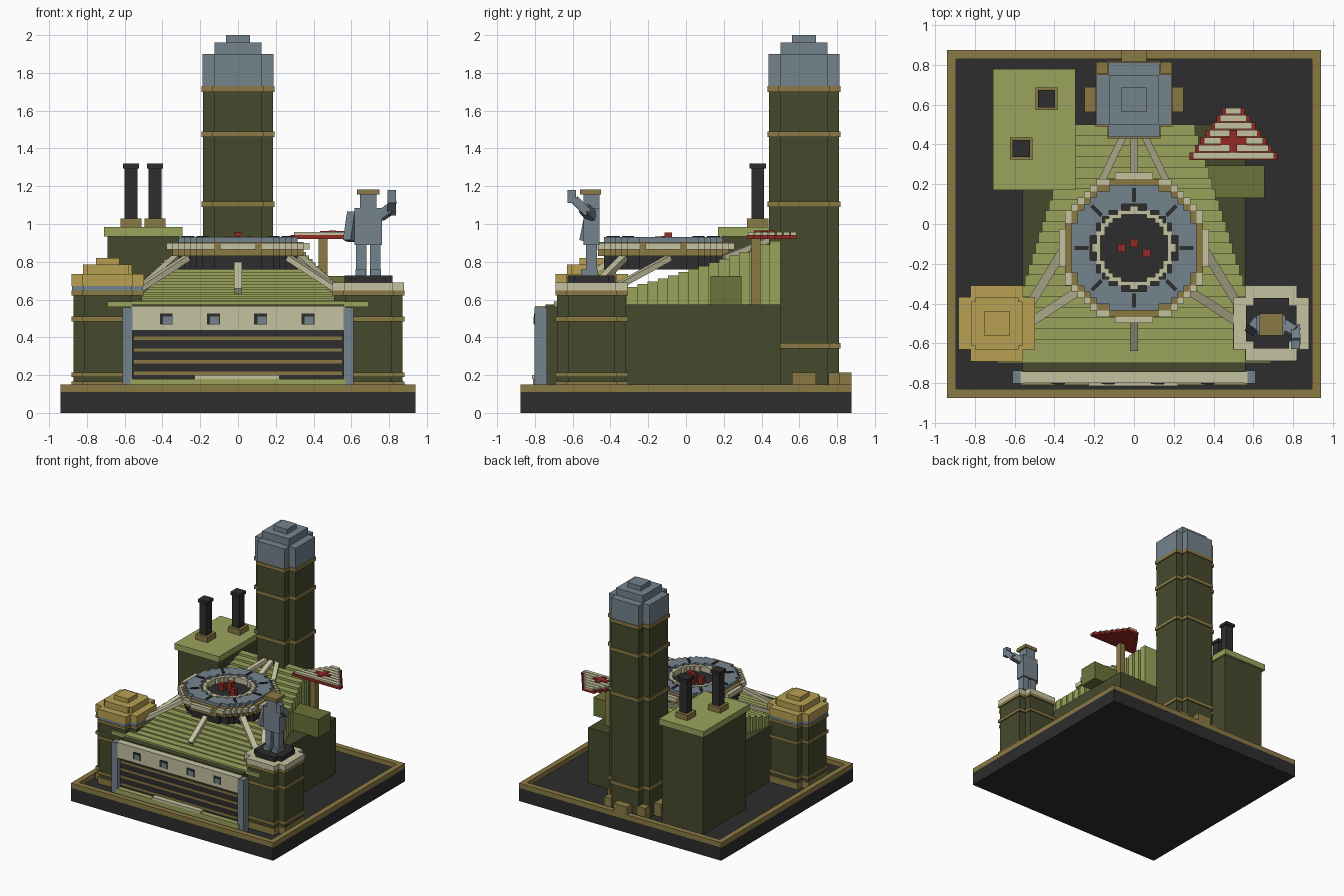
import bpy, bmesh, math
from mathutils import Matrix, Vector

if "Cube" in bpy.data.objects:
    bpy.data.objects.remove(bpy.data.objects["Cube"])


def material(name, rgb):
    lin = [((c / 255 + 0.055) / 1.055) ** 2.4 for c in rgb]
    m = bpy.data.materials.new(name)
    m.use_nodes = True
    m.diffuse_color = (*lin, 1)
    m.node_tree.nodes["Principled BSDF"].inputs["Base Color"].default_value = (*lin, 1)
    return m


CHARCOAL = material("charcoal", (45, 45, 46))
TAN = material("tan", (139, 122, 69))
OLIVE = material("dark olive", (70, 74, 45))
MOSS = material("moss", (107, 115, 58))
GREEN = material("light green", (154, 164, 92))
SLATE = material("slate", (117, 131, 141))
CREAM = material("cream", (197, 194, 160))
GOLD = material("gold", (184, 160, 82))
RED = material("red", (146, 42, 34))


def build(name, mat, boxes=(), beams=()):
    """boxes: (x0, x1, y0, y1, z0, z1); beams: (start, end, width, height)"""
    bm = bmesh.new()
    for x0, x1, y0, y1, z0, z1 in boxes:
        bmesh.ops.create_cube(bm, size=1, matrix=Matrix.Translation(
            ((x0 + x1) / 2, (y0 + y1) / 2, (z0 + z1) / 2)) @ Matrix.Diagonal((x1 - x0, y1 - y0, z1 - z0, 1)))
    for a, b, w, h in beams:
        a, b = Vector(a), Vector(b)
        rot = (b - a).to_track_quat('Y', 'Z').to_matrix().to_4x4()
        bmesh.ops.create_cube(bm, size=1, matrix=Matrix.Translation((a + b) / 2) @ rot
                              @ Matrix.Diagonal((w, (b - a).length, h, 1)))
    me = bpy.data.meshes.new(name)
    bm.to_mesh(me)
    bm.free()
    me.materials.append(mat)
    ob = bpy.data.objects.new(name, me)
    bpy.context.collection.objects.link(ob)
    return ob


def block(cx, cy, hx, hy, z0, z1):
    return (cx - hx, cx + hx, cy - hy, cy + hy, z0, z1)


def plus(cx, cy, long, short, z0, z1):
    """Square column with notched corners"""
    return [block(cx, cy, long, short, z0, z1), block(cx, cy, short, long, z0, z1)]


def stepped_ring(cy, outer, inner, z0, z1, step=0.0315):
    """Disc or ring made of rows of blocks"""
    rows = []
    n = round(outer / step)
    for i in range(-n, n):
        y = (i + 0.5) * step
        if abs(y) >= outer:
            continue
        half = round(math.sqrt(outer ** 2 - y * y) / step) * step
        y0, y1 = cy + i * step, cy + (i + 1) * step
        hole = round(math.sqrt(inner ** 2 - y * y) / step) * step if abs(y) < inner else 0
        if hole:
            rows += [(-half, -hole, y0, y1, z0, z1), (hole, half, y0, y1, z0, z1)]
        else:
            rows.append((-half, half, y0, y1, z0, z1))
    return rows


# Base and rim
W, D, R = 0.94, 0.875, 0.045
build("base", CHARCOAL, [(-W, W, -D, D, 0, 0.11)])
build("base_rim", TAN, [(-W, W, s * (D - R / 2) - R / 2, s * (D - R / 2) + R / 2, 0.11, 0.15) for s in (-1, 1)]
      + [block(s * (W - R / 2), 0, R / 2, D - R, 0.11, 0.15) for s in (-1, 1)])

# Hall and stepped roof
build("hall", OLIVE, [(-0.56, 0.56, -0.745, 0.5, 0.11, 0.575)])
roof, N = [(-0.69, 0.69, -0.7, -0.5, 0.56, 0.59)], 22
for i in range(N):
    y0, y1 = -0.69 + i * 1.19 / N, -0.69 + (i + 1) * 1.19 / N
    half = min(0.56, 0.56 - 0.26 * (y0 + 0.35) / 0.82)
    roof.append((-half, half, y0, y1, 0.575, 0.59 + 0.32 * (i / (N - 1)) ** 1.3))
build("roof", GREEN, roof)

# Front wall
build("front_lintel", CREAM, [(-0.57, 0.57, -0.8, -0.745, 0.435, 0.565)])
build("front_shutter", CHARCOAL, [(-0.56, 0.56, -0.765, -0.745, 0.17, 0.44)])
build("shutter_slats", TAN, [(-0.55, 0.55, -0.772, -0.764, z, z + 0.018)
                             for z in (0.2, 0.262, 0.324, 0.386)])
build("front_lawn", GREEN, [(-0.57, 0.57, -0.81, -0.745, 0.11, 0.18)])
build("front_step", CREAM, [(-0.23, 0.22, -0.815, -0.765, 0.18, 0.2)])
build("front_pylons", SLATE, [block(s * 0.585, -0.77, 0.027, 0.033, 0.11, 0.558) for s in (-1, 1)])
windows = [-0.38 + 0.25 * i for i in range(4)]
build("window_frames", CHARCOAL, [block(x, -0.801, 0.034, 0.004, 0.467, 0.525) for x in windows])
build("window_panes", SLATE, [block(x + 0.006, -0.804, 0.024, 0.003, 0.47, 0.51) for x in windows])

# Main tower
TY = 0.625
build("main_tower", OLIVE, plus(0, TY, 0.185, 0.125, 0.11, 1.73))
build("tower_bands", TAN, [b for z in (0.34, 1.09, 1.46, 1.7)
                           for b in plus(0, TY, 0.194, 0.134, z, z + 0.03)])
build("tower_cap", SLATE, plus(0, TY, 0.188, 0.128, 1.73, 1.9)
      + [block(0, TY, 0.125, 0.125, 1.9, 1.96), block(0, TY, 0.063, 0.063, 1.96, 2.0)])
build("tower_feet", TAN, plus(0, TY, 0.25, 0.063, 0.11, 0.215)
      + [block(s * 0.155, 0.785, 0.035, 0.03, 0.11, 0.215) for s in (-1, 1)])

# Corner towers
CY, corners = -0.5, (-0.69, 0.69)
build("corner_towers", OLIVE, [b for x in corners for b in plus(x, CY, 0.182, 0.122, 0.11, 0.65)])
build("corner_tower_bands", TAN, [b for x in corners for z in (0.19, 0.485, 0.622)
                                  for b in plus(x, CY, 0.192, 0.132, z, z + 0.025)])
build("corner_tower_feet", TAN, [b for x in corners for b in plus(x, CY, 0.192, 0.132, 0.11, 0.165)])
build("dome_collar", SLATE, plus(-0.69, CY, 0.188, 0.128, 0.645, 0.675))
build("gold_dome", GOLD, plus(-0.69, CY, 0.192, 0.132, 0.672, 0.735)
      + plus(-0.69, CY, 0.13, 0.11, 0.735, 0.785) + [block(-0.69, CY, 0.063, 0.063, 0.785, 0.82)])
build("statue_terrace", CREAM, plus(0.69, CY, 0.19, 0.13, 0.645, 0.69))
build("statue_plinth", CHARCOAL, plus(0.69, CY, 0.127, 0.09, 0.69, 0.728))

# Statue
build("statue", SLATE,
      [block(0.69 + s * 0.037, CY, 0.027, 0.03, 0.73, 0.9) for s in (-1, 1)]
      + [block(0.69 + s * 0.04, CY - 0.012, 0.028, 0.045, 0.728, 0.76) for s in (-1, 1)]
      + [block(0.69, CY, 0.073, 0.042, 0.89, 1.085), block(0.69, CY, 0.043, 0.043, 1.08, 1.16)],
      [((0.612, CY, 1.06), (0.59, CY - 0.03, 0.91), 0.05, 0.05),
       ((0.75, CY, 1.04), (0.815, CY - 0.04, 1.085), 0.05, 0.05),
       ((0.812, CY - 0.02, 1.06), (0.815, CY - 0.09, 1.13), 0.045, 0.045),
       ((0.813, CY - 0.105, 1.11), (0.813, CY - 0.105, 1.18), 0.045, 0.045)])
build("statue_hat", TAN, [block(0.69, CY - 0.005, 0.06, 0.055, 1.155, 1.182)])

# Round dish above the roof
RY = -0.12
build("dish_floor", CHARCOAL, stepped_ring(RY, 0.325, 0, 0.76, 0.88))
build("dish_tan_ring", TAN, stepped_ring(RY, 0.35, 0.3, 0.83, 0.905))
build("dish_outer_rim", CREAM, stepped_ring(RY, 0.378, 0.345, 0.865, 0.9))
build("dish_slate_ring", SLATE, stepped_ring(RY, 0.32, 0.215, 0.87, 0.93))
build("dish_inner_rim", CREAM, stepped_ring(RY, 0.2, 0.17, 0.87, 0.925, 0.021))
ticks = []
for i in range(8):
    d = Vector((math.cos(i * math.pi / 4), math.sin(i * math.pi / 4), 0))
    c = Vector((0, RY, 0.932))
    ticks.append((c + d * 0.23, c + d * 0.3, 0.02, 0.008))
build("dish_ticks", CHARCOAL, beams=ticks)
build("dish_lamps", RED, [block(x, y, 0.02, 0.02, 0.87, z) for x, y, z in
                          ((-0.063, -0.12, 0.935), (0, -0.095, 0.955), (0.063, -0.145, 0.935))])

# Dish supports
struts = [((0, -0.42, 0.79), (0, -0.63, 0.645), 0.04, 0.03), ((0, 0.2, 0.82), (0, 0.45, 0.92), 0.04, 0.03)]
for s in (-1, 1):
    struts += [((s * 0.27, -0.33, 0.82), (s * 0.53, -0.5, 0.65), 0.045, 0.03),
               ((s * 0.33, -0.09, 0.82), (s * 0.52, -0.4, 0.65), 0.045, 0.03),
               ((s * 0.17, 0.2, 0.82), (s * 0.05, 0.45, 0.92), 0.035, 0.03)]
build("dish_struts", CREAM, beams=struts)

# Annex with chimneys
build("annex", OLIVE, [(-0.69, -0.31, 0.19, 0.76, 0.11, 0.94)])
build("annex_roof", GREEN, [(-0.71, -0.295, 0.17, 0.78, 0.935, 0.985)])
stacks = ((-0.567, 0.38), (-0.44, 0.63))
build("chimney_bases", TAN, [block(x, y, 0.056, 0.056, 0.985, 1.03) for x, y in stacks])
build("chimneys", CHARCOAL, [block(x, y, 0.034, 0.034, 1.03, 1.3) for x, y in stacks]
      + [block(x, y, 0.043, 0.043, 1.295, 1.32) for x, y in stacks])

# Side box and triangular sign
build("side_box", MOSS, [(0.35, 0.655, 0.13, 0.295, 0.572, 0.725)])
build("sign_post", TAN, [block(0.45, 0.37, 0.024, 0.025, 0.57, 0.925)])
board, face = [], []
for i in range(7):
    y, half = 0.322 + i * 0.0375, 0.222 - i * 0.0275
    board.append((0.5 - half, 0.5 + half, y, y + 0.0375, 0.92, 0.942))
    face.append((0.518 - half, 0.482 + half, y + 0.006, y + 0.0375, 0.942, 0.957))
build("sign_board", RED, board)
build("sign_face", CREAM, face)
build("sign_cross", RED, [block(0.5, 0.415, 0.065, 0.019, 0.955, 0.964), block(0.5, 0.415, 0.019, 0.055, 0.955, 0.965)])
